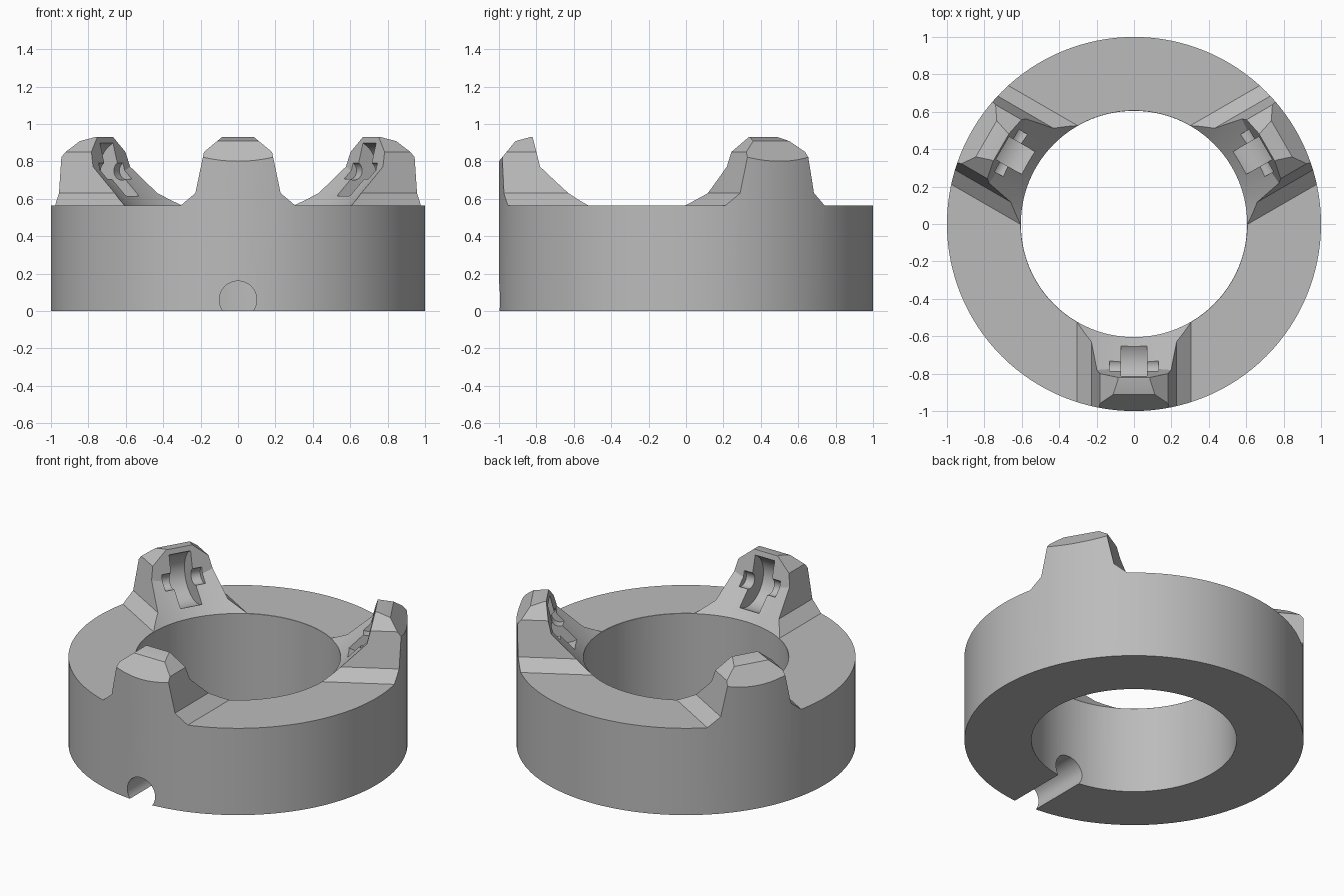
import bpy, bmesh, math
from mathutils import Matrix, Vector

old = bpy.data.objects.get("Cube")
if old:
    bpy.data.objects.remove(old, do_unlink=True)

SEGMENTS = 128
RING_TOP = 0.565
BORE = 0.605


def make(name, bm):
    bmesh.ops.recalc_face_normals(bm, faces=bm.faces)
    mesh = bpy.data.meshes.new(name)
    bm.to_mesh(mesh)
    bm.free()
    obj = bpy.data.objects.new(name, mesh)
    bpy.context.collection.objects.link(obj)
    return obj


def cone(name, r1, r2, z1, z2, segments=SEGMENTS, spin=0.0):
    bm = bmesh.new()
    bmesh.ops.create_cone(bm, cap_ends=True, segments=segments, radius1=r1, radius2=r2, depth=z2 - z1)
    bmesh.ops.transform(bm, verts=bm.verts, matrix=Matrix.Translation((0, 0, (z1 + z2) / 2)) @ Matrix.Rotation(spin, 4, "Z"))
    return make(name, bm)


def prism(name, points, axis, start, end, turn=0.0):
    """Extrude a closed outline along x or y, then turn it about z."""
    bm = bmesh.new()
    place = (lambda p: (start, p[0], p[1])) if axis == "x" else (lambda p: (p[0], start, p[1]))
    face = bm.faces.new([bm.verts.new(place(p)) for p in points])
    step = Vector((end - start, 0, 0)) if axis == "x" else Vector((0, end - start, 0))
    grown = bmesh.ops.extrude_face_region(bm, geom=[face])
    moved = [v for v in grown["geom"] if isinstance(v, bmesh.types.BMVert)]
    bmesh.ops.translate(bm, verts=moved, vec=step)
    bmesh.ops.rotate(bm, verts=bm.verts, matrix=Matrix.Rotation(turn, 3, "Z"))
    return make(name, bm)


def disc(name, centre, radius, half_width, turn):
    """Short cylinder lying along x."""
    ring = [math.tau * i / 48 for i in range(48)]
    outline = [(centre[0] + radius * math.cos(a), centre[1] + radius * math.sin(a)) for a in ring]
    return prism(name, outline, "x", -half_width, half_width, turn)


def combine(obj, other, operation):
    mod = obj.modifiers.new("combine", "BOOLEAN")
    mod.operation, mod.solver, mod.object = operation, "EXACT", other
    bpy.context.view_layer.update()
    result = bpy.data.meshes.new_from_object(obj.evaluated_get(bpy.context.evaluated_depsgraph_get()))
    obj.modifiers.clear()
    obj.data = result
    bpy.data.objects.remove(other, do_unlink=True)


# Outlines of one post, front and side
half = [(0.305, RING_TOP), (0.228, 0.63), (0.182, 0.85), (0.085, 0.93)]
front = [(0.305, 0.5)] + half + [(-x, z) for x, z in reversed(half)] + [(-0.305, 0.5)]
side = [(-0.3, 0.5), (-1.02, 0.5), (-1.02, 0.776), (-0.912, 0.908), (-0.82, 0.933), (-0.3, 0.933)]
turns = [math.tau * i / 3 for i in range(3)]

# Envelope: a slab with three posts standing on it
envelope = prism("envelope", [(-1.2, -0.2), (1.2, -0.2), (1.2, RING_TOP), (-1.2, RING_TOP)], "y", -1.2, 1.2)
for turn in turns:
    post = prism("post", front, "y", -1.1, -0.3, turn)
    combine(post, prism("post_side", side, "x", -0.5, 0.5, turn), "INTERSECT")
    combine(envelope, post, "UNION")

# Round body trimmed to the envelope
body = cone("ring_with_three_posts", 1, 1, 0, 1.1)
combine(body, envelope, "INTERSECT")

# Centre bore, and the sloped seat bounded by a flat wall at each post
combine(body, cone("bore", BORE, BORE, -0.1, 1.2), "DIFFERENCE")
seat = cone("seat", 0.585, 0.99, 0.543, 0.963)
triangle = cone("post_walls", 1.425, 1.675, 0.5, 1.0, 3, 0)
corner = max(triangle.data.vertices, key=lambda v: v.co.y).co
spin = math.pi / 2 - math.atan2(corner.y, corner.x)
triangle.data.transform(Matrix.Rotation(spin, 4, "Z"))
combine(seat, triangle, "INTERSECT")
combine(body, seat, "DIFFERENCE")

# Roller slot and axle notch in each post
for turn in turns:
    slot = disc("slot", (-0.735, 0.755), 0.162, 0.07, turn)
    combine(slot, disc("axle", (-0.757, 0.75), 0.05, 0.13, turn), "UNION")
    combine(body, slot, "DIFFERENCE")

# Round channel through the front of the ring foot
channel = [(0.1 * math.cos(math.tau * i / 48), 0.06 + 0.1 * math.sin(math.tau * i / 48)) for i in range(48)]
combine(body, prism("channel", channel, "y", -1.2, -0.2), "DIFFERENCE")

# Plain grey finish
grey = bpy.data.materials.new("plain grey")
grey.use_nodes = True
colour = (0.5, 0.5, 0.5, 1)
grey.diffuse_color = colour
grey.node_tree.nodes["Principled BSDF"].inputs["Base Color"].default_value = colour
body.data.materials.clear()
body.data.materials.append(grey)

bpy.ops.object.select_all(action="DESELECT")
body.select_set(True)
bpy.context.view_layer.objects.active = body
bpy.ops.object.shade_smooth_by_angle(angle=math.radians(20))
